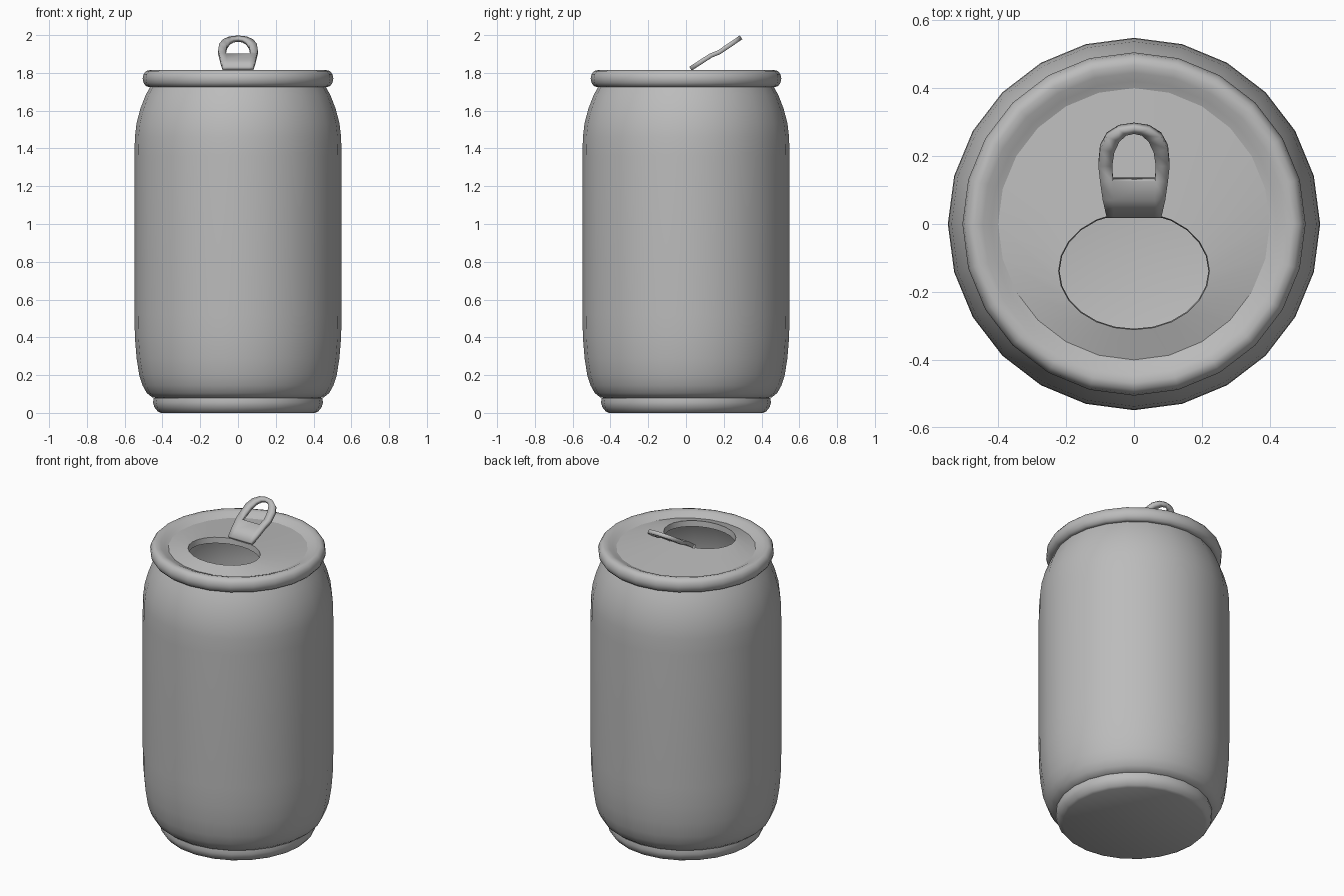
import bpy
import math

SIDES = 24

if "Cube" in bpy.data.objects:
    bpy.data.objects.remove(bpy.data.objects["Cube"], do_unlink=True)

metal = bpy.data.materials.new("grey_metal")
metal.use_nodes = True
GREY = (0.5, 0.5, 0.5, 1)
metal.diffuse_color = GREY
metal.node_tree.nodes["Principled BSDF"].inputs["Base Color"].default_value = GREY


def make_object(name, verts, faces, sharp_angle):
    mesh = bpy.data.meshes.new(name)
    mesh.from_pydata(verts, [], faces)
    mesh.materials.append(metal)
    mesh.shade_smooth()
    mesh.set_sharp_from_angle(angle=math.radians(sharp_angle))
    obj = bpy.data.objects.new(name, mesh)
    bpy.context.collection.objects.link(obj)
    return obj


def ellipse(rx, ry, z, cy=0.0):
    turn = [math.tau * j / SIDES for j in range(SIDES)]
    return [(rx * math.cos(a), cy + ry * math.sin(a), z) for a in turn]


def skin(name, rings, sharp_angle=55, floor=False):
    """Bridge a stack of rings, optionally closing the first one."""
    verts = [v for ring in rings for v in ring]
    faces = []
    for i in range(len(rings) - 1):
        for j in range(SIDES):
            k = (j + 1) % SIDES
            a, b = i * SIDES, (i + 1) * SIDES
            faces.append((a + j, a + k, b + k, b + j))
    if floor:
        faces.append(tuple(reversed(range(SIDES))))
    return make_object(name, verts, faces, sharp_angle)


def lathe(name, profile, **options):
    return skin(name, [ellipse(r, r, z) for r, z in profile], **options)


# Foot with flat underside
lathe("base", [(0.41, 0), (0.425, 0.008), (0.443, 0.03), (0.45, 0.055),
               (0.446, 0.08)], floor=True, sharp_angle=40)

# Main wall, rounded in at the bottom and the neck
lathe("body", [(0.44, 0.08), (0.455, 0.083), (0.483, 0.105), (0.505, 0.145),
               (0.523, 0.2), (0.537, 0.29), (0.546, 0.4), (0.548, 0.52),
               (0.548, 1.36), (0.546, 1.46), (0.537, 1.535), (0.517, 1.61),
               (0.49, 1.68), (0.463, 1.73)])

# Rolled rim
lathe("rim", [(0.455, 1.73), (0.47, 1.725), (0.487, 1.73), (0.5, 1.747),
              (0.505, 1.77), (0.5, 1.793), (0.487, 1.81), (0.468, 1.815),
              (0.445, 1.809), (0.42, 1.796), (0.4, 1.788)], sharp_angle=60)

# Lid rising to the drinking hole, with a short inner lip
skin("lid", [ellipse(0.4, 0.4, 1.788),
             ellipse(0.222, 0.173, 1.816, -0.138),
             ellipse(0.219, 0.170, 1.78, -0.138)], sharp_angle=40)

# Pull tab: half outline as (outer x, outer y, inner x, inner y)
HALF = [(0.08, 0.017, 0.06, 0.017), (0.092, 0.07, 0.061, 0.07),
        (0.1, 0.125, 0.062, 0.125), (0.105, 0.17, 0.064, 0.17),
        (0.1, 0.22, 0.058, 0.21), (0.08, 0.256, 0.043, 0.242),
        (0.045, 0.278, 0.023, 0.26), (0, 0.285, 0, 0.265)]
BEND = [(0.017, 1.832), (0.125, 1.902), (0.17, 1.92), (0.285, 1.998)]


def tab_height(y):
    for (y0, z0), (y1, z1) in zip(BEND, BEND[1:]):
        if y <= y1:
            return z0 + (z1 - z0) * (y - y0) / (y1 - y0)
    return BEND[-1][1]


strip = HALF + [(-ox, oy, -ix, iy) for ox, oy, ix, iy in reversed(HALF[:-1])]
verts, faces = [], []
for ox, oy, ix, iy in strip:
    verts += [(ox, oy, tab_height(oy)), (ix, iy, tab_height(iy))]
last = len(strip) - 1
for i in range(last):
    a = 2 * i
    faces.append((a, a + 2, a + 3, a + 1))
# Solid plate below the finger hole
for i in range(2):
    right, left = 2 * i + 1, 2 * (last - i) + 1
    faces.append((left, right, right + 2, left - 2))
tab = make_object("pull_tab", verts, faces, 40)
thick = tab.modifiers.new("thickness", "SOLIDIFY")
thick.thickness = 0.024
thick.offset = -1
